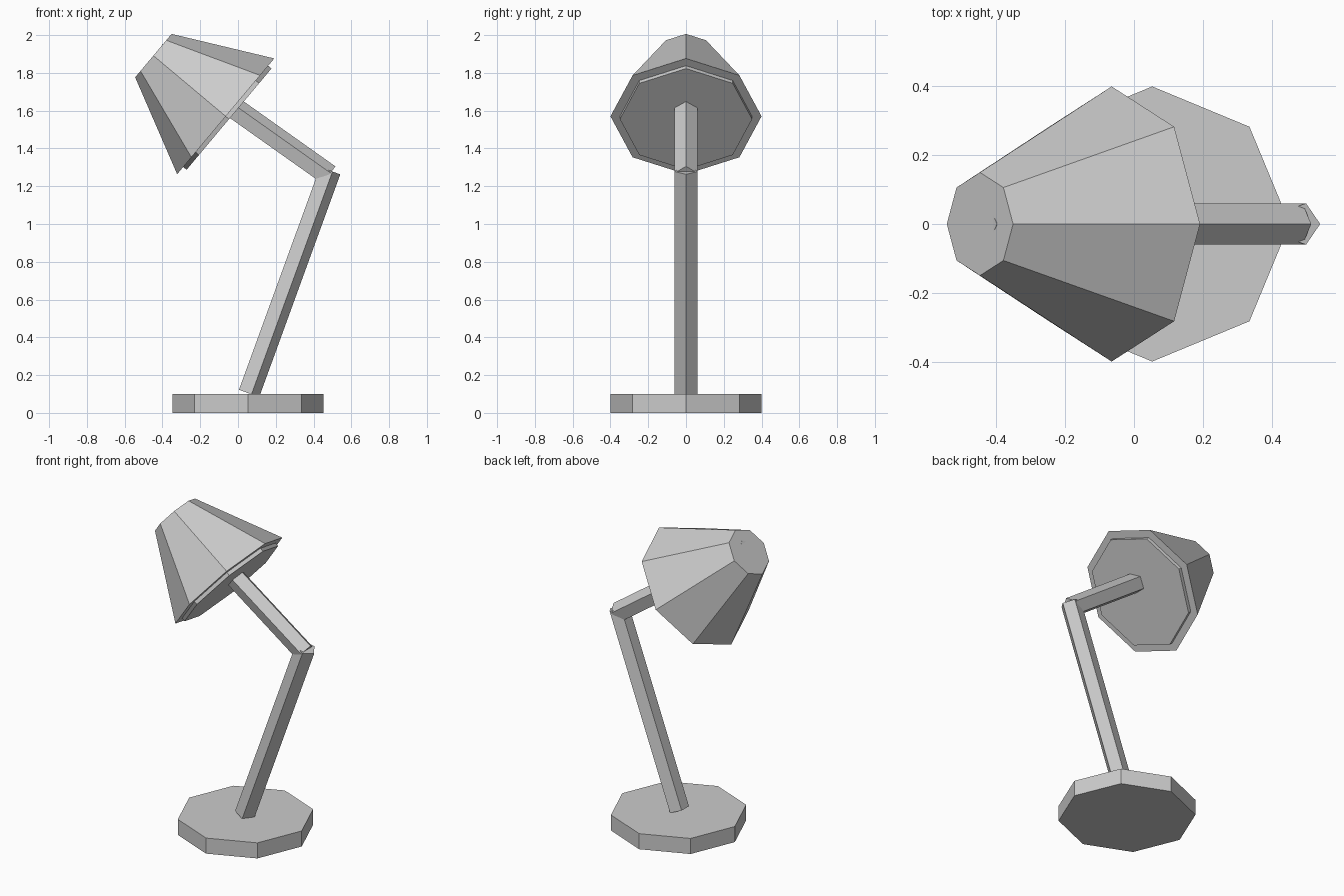
import bpy
import bmesh
from math import radians, pi, cos, sin

default = bpy.data.objects.get("Cube")
if default:
    bpy.data.objects.remove(default, do_unlink=True)

# One plain grey finish
grey = bpy.data.materials.new("grey")
grey.use_nodes = True
grey.diffuse_color = (0.6, 0.6, 0.6, 1)
grey.node_tree.nodes["Principled BSDF"].inputs["Base Color"].default_value = (0.6, 0.6, 0.6, 1)


def prism(name, sides, bottom_radius, top_radius, length, x, z, tilt=0):
    """Closed tapered prism rising from (x, 0, z), tilted about y, one corner on local +x."""
    bm = bmesh.new()
    angles = [2 * pi * i / sides for i in range(sides)]
    low, high = [
        [bm.verts.new((r * cos(a), r * sin(a), h)) for a in angles]
        for r, h in ((bottom_radius, 0), (top_radius, length))
    ]
    bm.faces.new(low[::-1])
    bm.faces.new(high)
    for i in range(sides):
        j = (i + 1) % sides
        bm.faces.new((low[i], low[j], high[j], high[i]))
    mesh = bpy.data.meshes.new(name)
    bm.to_mesh(mesh)
    bm.free()
    mesh.materials.append(grey)
    obj = bpy.data.objects.new(name, mesh)
    obj.location = (x, 0, z)
    obj.rotation_euler.y = radians(tilt)
    bpy.context.collection.objects.link(obj)
    return obj


# Octagonal foot
prism("base", 8, 0.4, 0.4, 0.1, 0.053, 0)

# Five-sided arms
prism("lower_arm", 5, 0.063, 0.063, 1.255, 0.053, 0.105, 20)
prism("upper_arm", 5, 0.063, 0.063, 1.12, 0.479, 1.254, -54.7)

# Shade, and the lamp disc standing just proud of its mouth
prism("shade", 8, 0.4, 0.15, 0.5, -0.065, 1.57, -50)
prism("lamp_disc", 8, 0.35, 0.35, 0.1, -0.0475, 1.555, -50)
